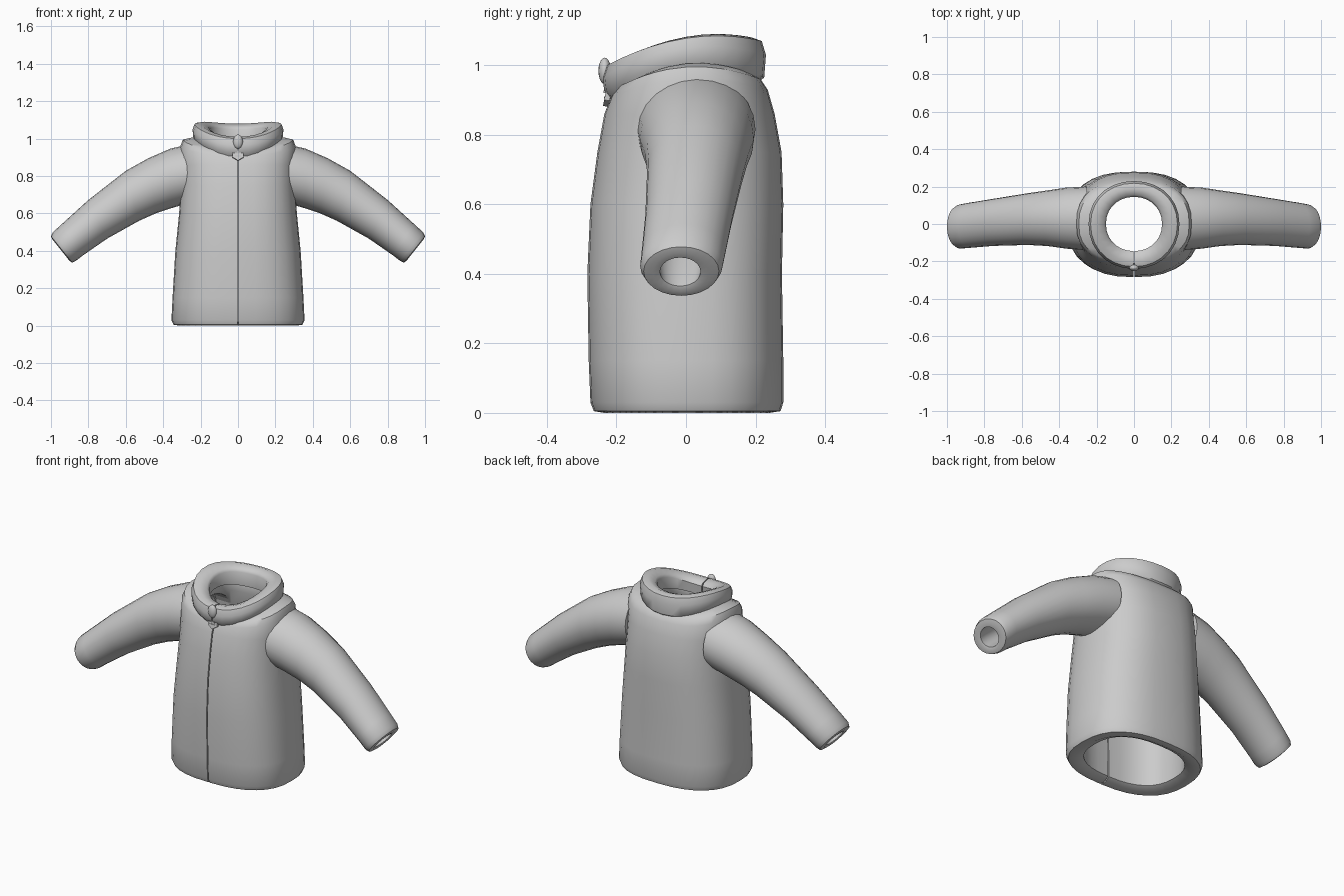
import bpy, bmesh, math
from math import sin, cos, pi

if "Cube" in bpy.data.objects:
    bpy.data.objects.remove(bpy.data.objects["Cube"])


def make_object(name, rows, open_ring=False, angle=45):
    """Skin rows of points; the rows close into a hollow wall."""
    bm = bmesh.new()
    vs = [[bm.verts.new(p) for p in row] for row in rows]
    n, m = len(vs), len(vs[0])
    for i in range(n):
        a, b = vs[i], vs[(i + 1) % n]
        for j in range(m - 1 if open_ring else m):
            k = (j + 1) % m
            bm.faces.new((a[j], a[k], b[k], b[j]))
    if open_ring:
        bm.faces.new([r[0] for r in vs])
        bm.faces.new([r[-1] for r in reversed(vs)])
    bmesh.ops.recalc_face_normals(bm, faces=bm.faces)
    me = bpy.data.meshes.new(name)
    bm.to_mesh(me)
    bm.free()
    ob = bpy.data.objects.new(name, me)
    bpy.context.collection.objects.link(ob)
    smooth(ob, angle)
    return ob


def smooth(ob, angle=45):
    bpy.ops.object.select_all(action='DESELECT')
    ob.select_set(True)
    bpy.context.view_layer.objects.active = ob
    bpy.ops.object.shade_smooth_by_angle(angle=math.radians(angle))


def split_ring(rx, yf, yb, zf, zs=None, zb=None, power=2.5, gap=0.003, n=33):
    """Superellipse split at the front; height varies front / side / back."""
    zs = zf if zs is None else zs
    zb = zf if zb is None else zb
    pts = []
    for j in range(n):
        a = -pi / 2 + 2 * pi * j / (n - 1)
        c, s = cos(a), sin(a)
        x = math.copysign(abs(c) ** (2 / power), c) * rx
        t = math.copysign(abs(s) ** (2 / power), s)
        if j == 0:
            x = gap
        elif j == n - 1:
            x = -gap
        y = t * (yb if t > 0 else yf)
        pts.append((x, y, zs + (zb - zf) / 2 * t + ((zb + zf) / 2 - zs) * t * t))
    return pts


# Jacket body: hem, outer shell, shoulders, then lining
body_rows = [
    (.265, .20, .205, .02), (.31, .235, .24, 0), (.345, .265, .272, .005),
    (.356, .275, .28, .03), (.35, .28, .28, .15), (.335, .284, .276, .4),
    (.315, .275, .28, .6), (.305, .255, .275, .75), (.305, .235, .255, .86),
    (.308, .215, .235, .91, .96, .93), (.295, .20, .215, .935, .995, .96),
    (.25, .18, .19, .94, 1.005, .975), (.17, .16, .16, .95, 1.0, .98),
    (.17, .15, .15, .91, .95, .93), (.25, .18, .19, .84),
    (.27, .20, .21, .6), (.27, .205, .21, .3)]
body = make_object("jacket_body", [split_ring(*r) for r in body_rows], True)

# Armholes
for side in (1, -1):
    bpy.ops.mesh.primitive_cylinder_add(vertices=24, radius=1, depth=.3,
                                        location=(side * .31, .03, .81),
                                        rotation=(0, pi / 2, 0))
    cutter = bpy.context.object
    cutter.name = "armhole_cutter"
    cutter.scale = (.12, .13, 1)
    cutter.hide_render = True
    mod = body.modifiers.new("armhole", 'BOOLEAN')
    mod.operation = 'DIFFERENCE'
    mod.solver = 'EXACT'
    mod.object = cutter
    bpy.context.view_layer.objects.active = body
    # keep the cut ahead of any shading modifier
    bpy.ops.object.modifier_apply(modifier=mod.name)
    bpy.data.objects.remove(cutter)

# Collar: padded band, higher at the back
collar_rows = [
    (.225, .215, .20, .90, .985, .945), (.24, .235, .225, .925, 1.01, .965),
    (.243, .24, .23, .965, 1.05, 1.03), (.232, .228, .218, 1.0, 1.078, 1.07),
    (.20, .20, .19, 1.01, 1.082, 1.08), (.16, .16, .155, 1.0, 1.065, 1.065),
    (.15, .145, .145, .985, 1.05, 1.05), (.155, .15, .15, .93, .98, .97)]
make_object("collar", [split_ring(*r, power=2.1, n=29) for r in collar_rows], True)

# Sleeves: top x, z; bottom x, z; front y, back y
sleeve_rows = [
    (.25, .972, .25, .66, -.14, .20), (.36, .947, .36, .627, -.132, .195),
    (.48, .895, .44, .60, -.118, .18), (.60, .828, .53, .56, -.112, .165),
    (.80, .672, .70, .465, -.117, .135), (.94, .545, .83, .375, -.128, .113),
    (.99, .499, .867, .346, -.132, .105), (1.0, .478, .887, .337, -.122, .095),
    (.992, .461, .902, .348, -.095, .065), (.978, .447, .908, .365, -.075, .042),
    (.94, .48, .87, .40, -.08, .05), (.75, .65, .68, .53, -.085, .095),
    (.48, .83, .45, .66, -.085, .13), (.25, .92, .25, .71, -.09, .15)]


def sleeve_ring(r, side, n=24):
    tx, tz, bx, bz, yf, yb = r
    return [(side * ((tx + bx) / 2 + (tx - bx) / 2 * cos(a)),
             (yf + yb) / 2 + (yb - yf) / 2 * sin(a),
             (tz + bz) / 2 + (tz - bz) / 2 * cos(a))
            for a in (2 * pi * j / n for j in range(n))]


for side, label in ((1, "right"), (-1, "left")):
    make_object("sleeve_" + label, [sleeve_ring(r, side) for r in sleeve_rows])

# Zip slider
bpy.ops.mesh.primitive_uv_sphere_add(segments=16, ring_count=10, radius=1,
                                     location=(0, -.234, .984))
slider = bpy.context.object
slider.name = "zip_slider"
slider.scale = (.026, .018, .038)
smooth(slider)

# Zip pull: six-sided tab with two raised bars
bpy.ops.mesh.primitive_cylinder_add(vertices=6, radius=1, depth=1,
                                    location=(0, -.224, .917),
                                    rotation=(pi / 2 - .2, 0, 0))
tab = bpy.context.object
tab.name = "zip_pull"
tab.scale = (.033, .036, .016)
bev = tab.modifiers.new("soft_edge", 'BEVEL')
bev.width = .004
for i, z in enumerate((.908, .924)):
    bpy.ops.mesh.primitive_cube_add(size=1, location=(0, -.23 + .002 * i * -1, z))
    bar = bpy.context.object
    bar.name = "zip_pull_bar"
    bar.scale = (.034, .012, .006)
